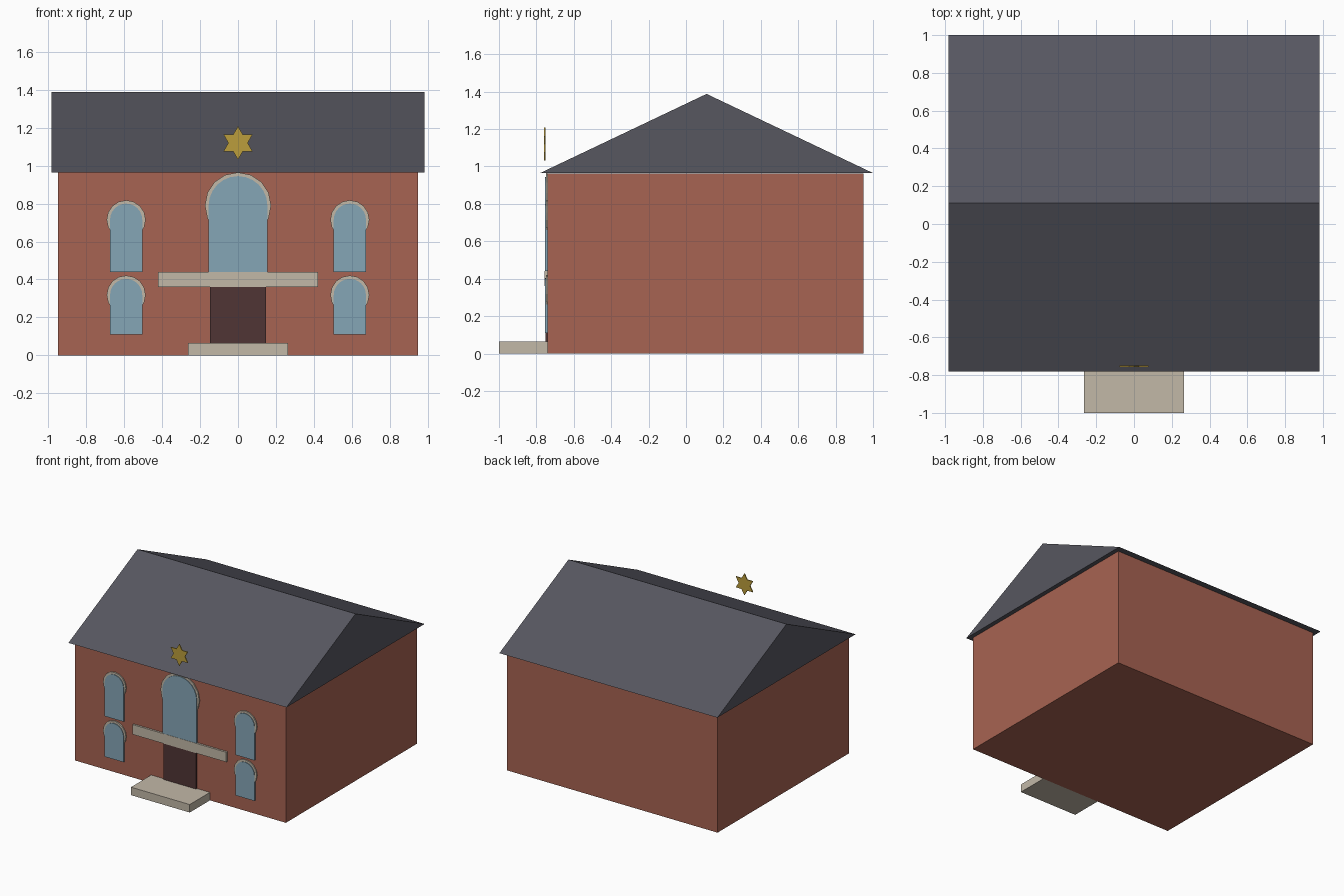
import bpy, bmesh
from math import sin, cos, pi, radians

cube = bpy.data.objects.get("Cube")
if cube:
    bpy.data.objects.remove(cube, do_unlink=True)


def material(name, rgb):
    m = bpy.data.materials.new(name)
    m.use_nodes = True
    m.diffuse_color = (*rgb, 1)
    m.node_tree.nodes["Principled BSDF"].inputs["Base Color"].default_value = (*rgb, 1)
    return m


brick = material("brick red", (0.39, 0.125, 0.084))
slate = material("slate grey", (0.095, 0.095, 0.117))
stone = material("pale stone", (0.54, 0.48, 0.39))
glass = material("window blue", (0.235, 0.38, 0.47))
wood = material("dark wood", (0.08, 0.035, 0.035))
gold = material("gold", (0.5, 0.34, 0.045))

WALL = -0.74  # front wall plane


def prism(name, mat, points, depth):
    """Extrude a closed 3D outline along the depth vector."""
    bm = bmesh.new()
    face = bm.faces.new([bm.verts.new(p) for p in points])
    ext = bmesh.ops.extrude_face_region(bm, geom=[face], use_keep_orig=True)
    verts = [v for v in ext["geom"] if isinstance(v, bmesh.types.BMVert)]
    bmesh.ops.translate(bm, verts=verts, vec=depth)
    bmesh.ops.recalc_face_normals(bm, faces=bm.faces)
    mesh = bpy.data.meshes.new(name)
    bm.to_mesh(mesh)
    bm.free()
    mesh.materials.append(mat)
    obj = bpy.data.objects.new(name, mesh)
    bpy.context.collection.objects.link(obj)
    return obj


def box(name, mat, x, y0, y1, z0, z1):
    """Box centred on x = 0 with half width x."""
    pts = [(-x, y0, z0), (x, y0, z0), (x, y0, z1), (-x, y0, z1)]
    return prism(name, mat, pts, (0, y1 - y0, 0))


def plate(name, mat, outline, front, back=WALL):
    """Flat upright panel facing the front."""
    return prism(name, mat, [(x, front, z) for x, z in outline], (0, back - front, 0))


def arc(x, z, r, start, end, n):
    angles = [radians(start + (end - start) * i / n) for i in range(n + 1)]
    return [(x + r * cos(a), z + r * sin(a)) for a in angles]


def arched_window(name, x, sill, spring, half, trim):
    # Round stone surround behind the arched pane
    plate(name + "_surround", stone, arc(x, spring, half + trim, 0, 360, 16)[:-1], WALL - 0.009)
    pane = [(x - half, sill), (x + half, sill)] + arc(x, spring, half, 0, 180, 12)
    plate(name + "_pane", glass, pane, WALL - 0.014)


# Main volume and closed gable roof
box("walls", brick, 0.95, WALL, 0.95, 0, 0.963)
prism("roof", slate, [(-0.983, -0.78, 0.965), (-0.983, 1, 0.965), (-0.983, 0.11, 1.388)],
      (1.966, 0, 0))

# Windows
arched_window("centre_window", 0, 0.43, 0.79, 0.155, 0.02)
for side, x in (("left", 0.59), ("right", -0.59)):
    arched_window(side + "_upper_window", x, 0.44, 0.715, 0.085, 0.018)
    arched_window(side + "_lower_window", x, 0.11, 0.318, 0.085, 0.018)

# Entrance
box("door", wood, 0.147, WALL - 0.012, WALL, 0.06, 0.365)
box("stone_band", stone, 0.423, WALL - 0.016, WALL, 0.36, 0.44)
box("front_step", stone, 0.265, -1, WALL, 0, 0.065)

# Six-pointed ornament above the eaves
star = []
for i in range(12):
    r = 0.088 if i % 2 == 0 else 0.051
    a = pi / 2 + i * pi / 6
    star.append((r * cos(a), 1.12 + r * sin(a)))
plate("star_ornament", gold, star, -0.758, -0.75)
